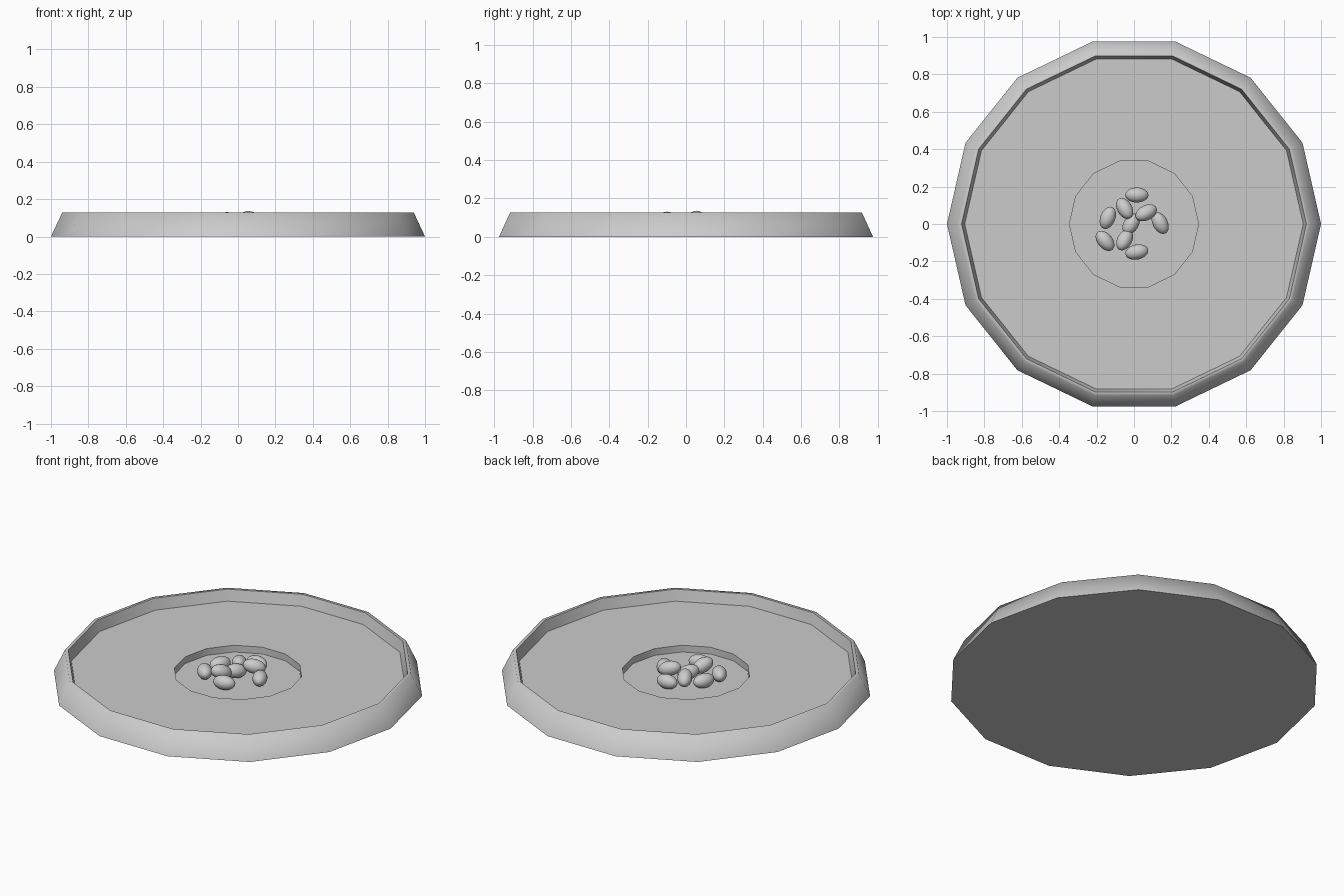
import bpy, bmesh, math

if "Cube" in bpy.data.objects:
    bpy.data.objects.remove(bpy.data.objects["Cube"])

SIDES = 14

def lathe(name, profile, sharp_angle):
    """Spin an (r, z) profile about z and cap both open ends."""
    bm = bmesh.new()
    rings = []
    for r, z in profile:
        rings.append([bm.verts.new((r * math.cos(2 * math.pi * i / SIDES),
                                    r * math.sin(2 * math.pi * i / SIDES), z))
                      for i in range(SIDES)])
    for a, b in zip(rings, rings[1:]):
        for i in range(SIDES):
            j = (i + 1) % SIDES
            bm.faces.new((a[i], a[j], b[j], b[i]))
    bm.faces.new(rings[0][::-1])
    bm.faces.new(rings[-1])
    me = bpy.data.meshes.new(name)
    bm.to_mesh(me)
    bm.free()
    ob = bpy.data.objects.new(name, me)
    bpy.context.collection.objects.link(ob)
    bpy.ops.object.select_all(action='DESELECT')
    ob.select_set(True)
    bpy.context.view_layer.objects.active = ob
    bpy.ops.object.shade_smooth_by_angle(angle=math.radians(sharp_angle))
    return ob

# Dish: sloped outer wall, raised rim, flat floor and central recess
lathe("dish", [(1.0, 0), (0.94, 0.128), (0.922, 0.128), (0.905, 0.065),
               (0.345, 0.065), (0.345, 0.025)], 70)

# Pebbles: x, y, z, heading and tilt in degrees
pebbles = [
    (0.015, 0.155, 0.066, 0, 0),
    (-0.05, 0.083, 0.078, 120, 15),
    (0.065, 0.060, 0.095, 28, 12),
    (0.140, 0.005, 0.066, 118, 0),
    (-0.015, 0.0, 0.070, 58, 10),
    (-0.140, 0.033, 0.066, 68, 0),
    (-0.155, -0.09, 0.064, 130, 0),
    (-0.05, -0.085, 0.088, 62, 20),
    (0.015, -0.150, 0.066, 12, 0),
]
for n, (x, y, z, heading, tilt) in enumerate(pebbles, 1):
    bpy.ops.mesh.primitive_uv_sphere_add(
        segments=20, ring_count=12, location=(x, y, z),
        rotation=(0, math.radians(90 + tilt), math.radians(heading)))
    ob = bpy.context.object
    ob.name = f"pebble_{n}"
    ob.scale = (0.040, 0.040, 0.062)
    bpy.ops.object.shade_smooth()
